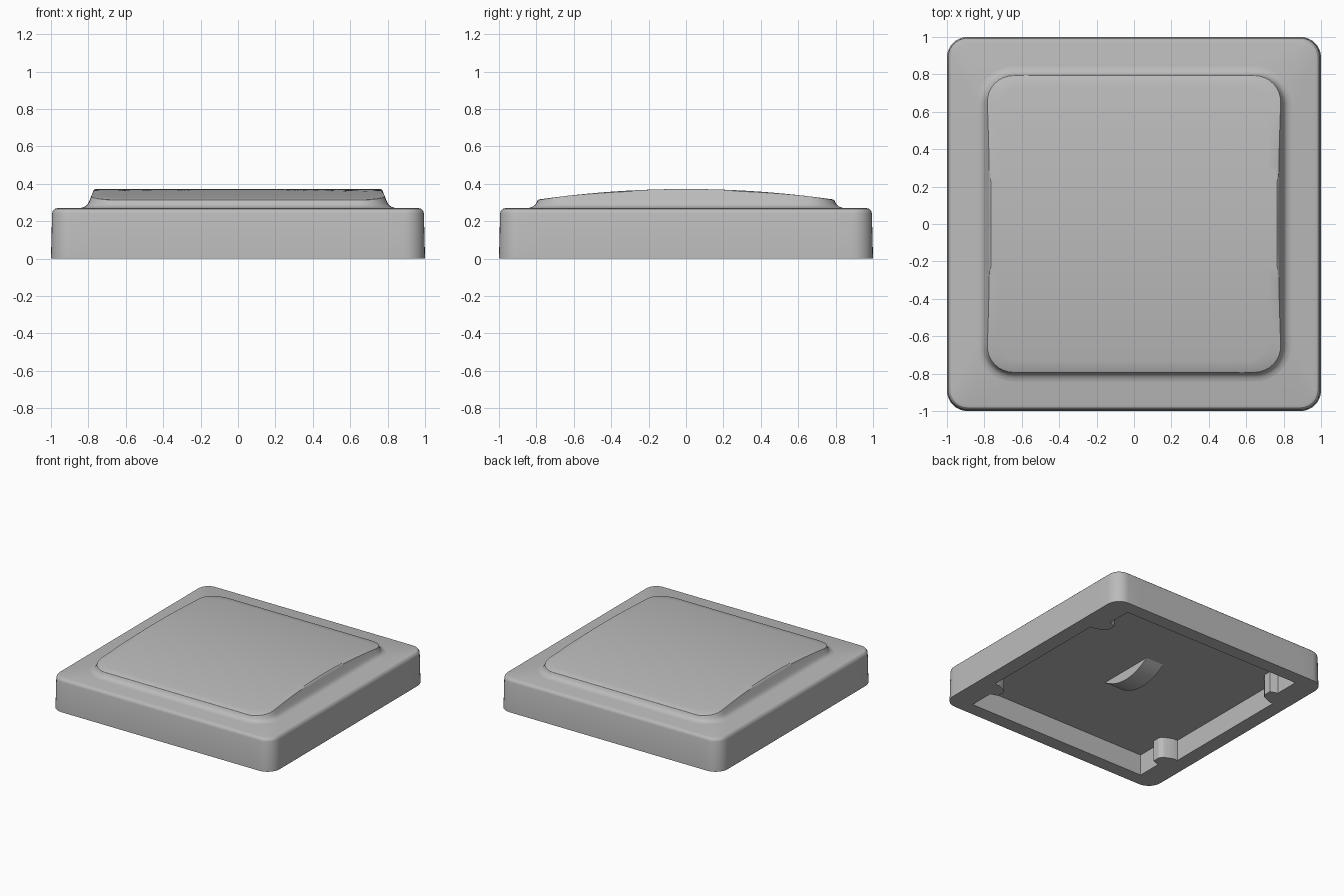
import bpy, bmesh, math
from mathutils import Vector

cube = bpy.data.objects.get("Cube")
if cube:
    bpy.data.objects.remove(cube, do_unlink=True)

# Single grey plastic
plastic = bpy.data.materials.new("grey_plastic")
plastic.use_nodes = True
GREY = (0.5, 0.5, 0.5, 1)
plastic.diffuse_color = GREY
bsdf = plastic.node_tree.nodes["Principled BSDF"]
bsdf.inputs["Base Color"].default_value = GREY
bsdf.inputs["Roughness"].default_value = 0.6

BASE_TOP, CEILING = 0.27, 0.17


def finish(name, bm):
    bmesh.ops.recalc_face_normals(bm, faces=bm.faces)
    mesh = bpy.data.meshes.new(name)
    bm.to_mesh(mesh)
    bm.free()
    mesh.materials.append(plastic)
    obj = bpy.data.objects.new(name, mesh)
    bpy.context.collection.objects.link(obj)
    bpy.ops.object.select_all(action="DESELECT")
    obj.select_set(True)
    bpy.context.view_layer.objects.active = obj
    bpy.ops.object.shade_smooth_by_angle(angle=math.radians(30))
    return obj


def rounded_rect(hx, hy, r, arc=8, straight=16):
    """Outline of a rounded rectangle as (point, outward normal) pairs."""
    corners = []
    for k, (sx, sy) in enumerate([(1, 1), (-1, 1), (-1, -1), (1, -1)]):
        centre = Vector((sx * (hx - r), sy * (hy - r)))
        row = []
        for i in range(arc + 1):
            a = math.pi / 2 * (k + i / arc)
            n = Vector((math.cos(a), math.sin(a)))
            row.append((centre + n * r, n))
        corners.append(row)
    out = []
    for k, row in enumerate(corners):
        out += row
        (p, n), (q, _) = row[-1], corners[(k + 1) % 4][0]
        out += [(p.lerp(q, i / straight), n) for i in range(1, straight)]
    return out


def crown(y):
    """Height of the raised panel, arched from front to back."""
    return 0.372 - 0.09 * y * y


def flank(h):
    """Inset of the panel wall at height h: concave foot, then a steep slope."""
    return 0.035 * (1 - math.exp(-h / 0.008)) + 0.4 * h


# Housing: one loft from cavity ceiling, around the rim, up to the panel
rings = []
cavity = rounded_rect(0.88, 0.89, 0.02)
for z in (CEILING, 0):
    rings.append([(p.x, p.y, z) for p, n in cavity])

outer = rounded_rect(1, 1, 0.11)
for z, inset in [(0, 0), (0.242, 0.006), (0.256, 0.01), (0.266, 0.02), (BASE_TOP, 0.036)]:
    rings.append([(*(p - n * inset), z) for p, n in outer])

panel = rounded_rect(0.845, 0.845, 0.2)
for f in (0, 0.03, 0.07, 0.13, 0.22, 0.35, 0.55, 0.8, 0.94):
    ring = []
    for p, n in panel:
        h = f * (crown(p.y * 0.94) - BASE_TOP)
        ring.append((*(p - n * flank(h)), BASE_TOP + h))
    rings.append(ring)

edge = []
for p, n in panel:
    edge.append(p - n * (flank(crown(p.y * 0.94) - BASE_TOP) + 0.005))
STEPS = 14
for i in range(STEPS):
    s = 1 - i / STEPS
    rings.append([(p.x * s, p.y * s, crown(p.y * s)) for p in edge])

bm = bmesh.new()
loops = [[bm.verts.new(c) for c in ring] for ring in rings]
count = len(outer)
for a, b in zip(loops, loops[1:]):
    for i in range(count):
        j = (i + 1) % count
        bm.faces.new((a[i], a[j], b[j], b[i]))
bm.faces.new(loops[0])
tip = bm.verts.new((0, 0, crown(0)))
for i in range(count):
    bm.faces.new((loops[-1][i], loops[-1][(i + 1) % count], tip))
finish("housing", bm)


def prism(name, outline, axis_from, axis_to, place):
    """Extrude a 2D outline between two positions along one axis."""
    bm = bmesh.new()
    ends = [[bm.verts.new(place(u, v, w)) for u, v in outline] for w in (axis_from, axis_to)]
    for end in ends:
        bm.faces.new(end)
    for i in range(len(outline)):
        j = (i + 1) % len(outline)
        bm.faces.new((ends[0][i], ends[0][j], ends[1][j], ends[1][i]))
    finish(name, bm)


# Corner pads with a protruding post, on both side walls of the cavity
pad = [(0.9, 0.55), (0.84, 0.55), (0.77, 0.58), (0.75, 0.61),
       (0.75, 0.67), (0.81, 0.69), (0.81, 0.9), (0.9, 0.9)]
for sx, side in ((1, "left"), (-1, "right")):
    for sy, end in ((1, "back"), (-1, "front")):
        prism(f"{end}_{side}_corner_pad", pad, 0, CEILING + 0.01,
              lambda u, v, w: (sx * u, sy * v, w))

# Curved pusher rib under the middle of the ceiling
HALF, SAG = 0.24, 0.08
arc = [(HALF * t, CEILING - SAG * (1 - t * t)) for t in [i / 8 - 1 for i in range(17)]]
rib = [(-HALF, CEILING + 0.01)] + arc + [(HALF, CEILING + 0.01)]
prism("pusher_rib", rib, -0.08, 0.08, lambda u, v, w: (w, u, v))
